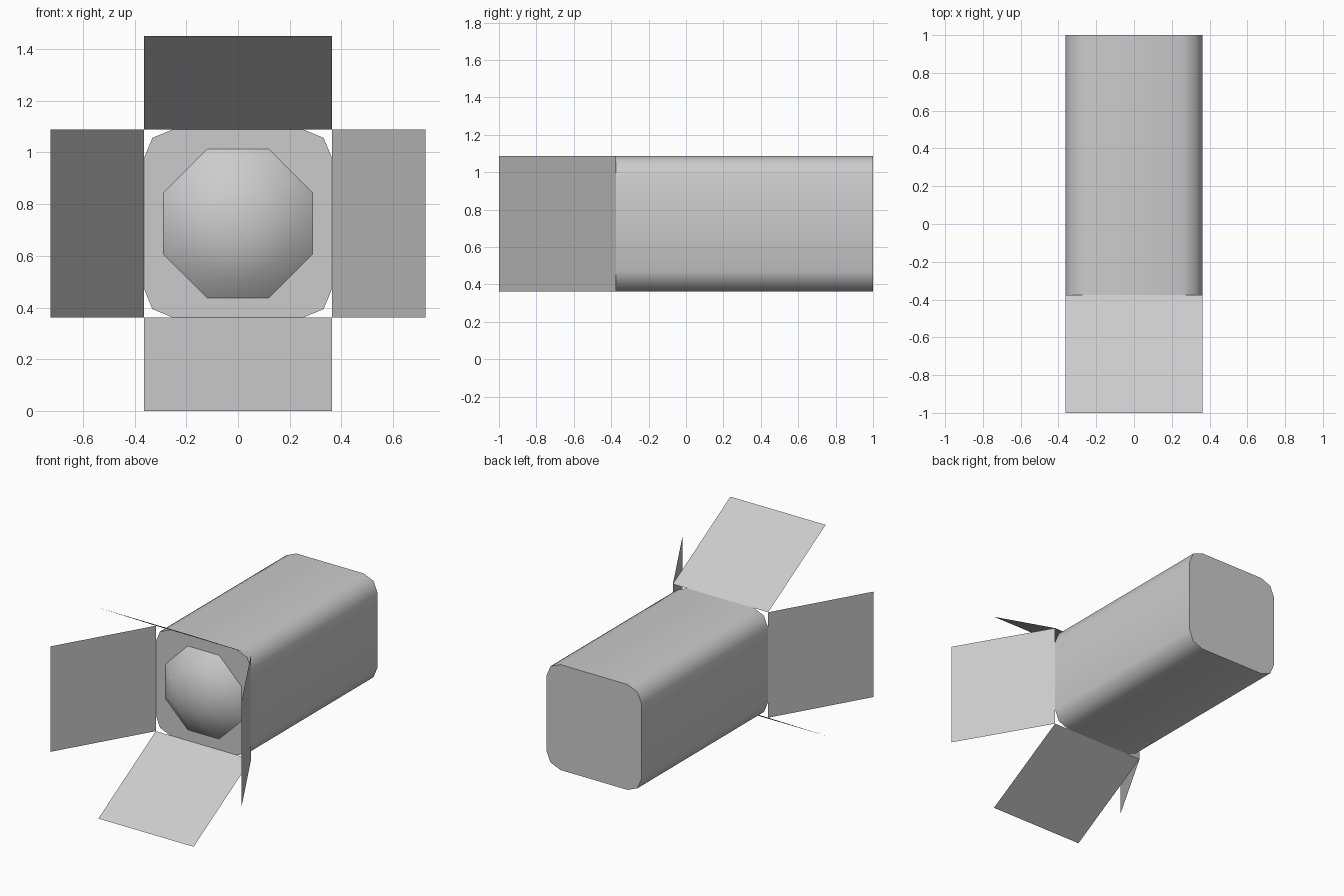
import bpy, bmesh
from math import pi, cos, sin, radians

if "Cube" in bpy.data.objects:
    bpy.data.objects.remove(bpy.data.objects["Cube"])

H = 0.3625      # half width of the housing
ZC = 0.725      # height of the lamp axis
FRONT, BACK = -0.375, 1.0


def make(name, bm, angle=None):
    bmesh.ops.recalc_face_normals(bm, faces=bm.faces)
    mesh = bpy.data.meshes.new(name)
    bm.to_mesh(mesh)
    bm.free()
    ob = bpy.data.objects.new(name, mesh)
    bpy.context.collection.objects.link(ob)
    if angle:
        bpy.ops.object.select_all(action='DESELECT')
        ob.select_set(True)
        bpy.context.view_layer.objects.active = ob
        bpy.ops.object.shade_smooth_by_angle(angle=radians(angle))
    return ob


def loft(bm, rings):
    """Skin a list of (y, [(x, z), ...]) rings and cap both ends."""
    loops = [[bm.verts.new((x, y, ZC + z)) for x, z in pts] for y, pts in rings]
    n = len(loops[0])
    for a, b in zip(loops, loops[1:]):
        for i in range(n):
            j = (i + 1) % n
            bm.faces.new((a[i], a[j], b[j], b[i]))
    bm.faces.new(loops[0])
    bm.faces.new(loops[-1])


# housing: square tube with two-segment rounded corners
r = 0.1075
profile = []
for k, (sx, sz) in enumerate([(1, 1), (-1, 1), (-1, -1), (1, -1)]):
    for s in range(3):
        a = k * pi / 2 + s * pi / 4
        profile.append((sx * (H - r) + r * cos(a), sz * (H - r) + r * sin(a)))
bm = bmesh.new()
loft(bm, [(FRONT, profile), (BACK, profile)])
make("housing", bm, 50)


# lens: shallow eight-sided dome
def octagon(radius):
    return [(radius * cos(pi / 8 + i * pi / 4), radius * sin(pi / 8 + i * pi / 4))
            for i in range(8)]


bm = bmesh.new()
loft(bm, [(FRONT, octagon(0.312)), (FRONT - 0.075, octagon(0.225)),
          (FRONT - 0.12, octagon(0.09))])
make("lens", bm, 60)

# four flaps hinged on the front edges, splayed outwards
for i, side in enumerate(("right", "top", "left", "bottom")):
    c, s = round(cos(i * pi / 2)), round(sin(i * pi / 2))
    bm = bmesh.new()
    quad = [(H, FRONT, -H), (H, FRONT, H), (2 * H, -1, H), (2 * H, -1, -H)]
    bm.faces.new([bm.verts.new((c * u - s * w, y, ZC + s * u + c * w))
                  for u, y, w in quad])
    make("flap_" + side, bm)
